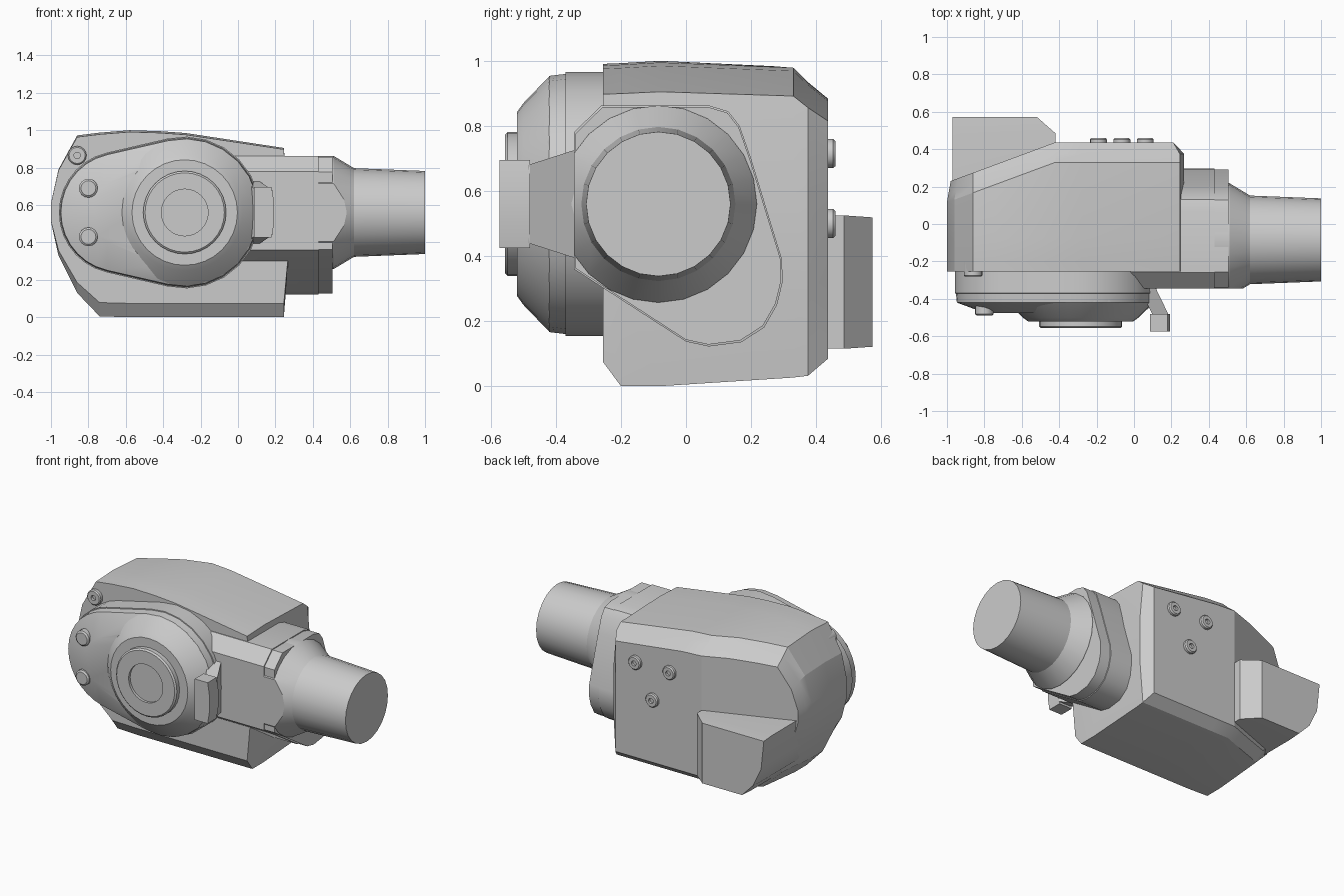
import bpy, bmesh, math
from mathutils import Vector

if "Cube" in bpy.data.objects:
    bpy.data.objects.remove(bpy.data.objects["Cube"])


def finish(name, bm, angle=28):
    bmesh.ops.recalc_face_normals(bm, faces=bm.faces)
    me = bpy.data.meshes.new(name)
    bm.to_mesh(me)
    bm.free()
    ob = bpy.data.objects.new(name, me)
    bpy.context.collection.objects.link(ob)
    bpy.ops.object.select_all(action='DESELECT')
    ob.select_set(True)
    bpy.context.view_layer.objects.active = ob
    bpy.ops.object.shade_smooth_by_angle(angle=math.radians(angle))
    return ob


def loft(rings, strips=False):
    """Skin rings of points; end caps are single faces, or column strips."""
    bm = bmesh.new()
    vs = [[bm.verts.new(p) for p in r] for r in rings]
    n = len(rings[0])
    for a, b in zip(vs, vs[1:]):
        for i in range(n):
            j = (i + 1) % n
            bm.faces.new((a[i], a[j], b[j], b[i]))
    for r in (vs[0], vs[-1]):
        if strips:
            for i in range(n // 2 - 1):
                bm.faces.new((r[i], r[i + 1], r[n - 2 - i], r[n - 1 - i]))
        else:
            bm.faces.new(r)
    return bm


def cut(bm, co, no):
    geo = bm.verts[:] + bm.edges[:] + bm.faces[:]
    res = bmesh.ops.bisect_plane(bm, geom=geo, plane_co=co, plane_no=no, clear_outer=True)
    edges = [e for e in res['geom_cut'] if isinstance(e, bmesh.types.BMEdge)]
    bmesh.ops.contextual_create(bm, geom=edges)


def lathe(axis, centre, profile, n):
    """Rings of (radius, position) around the x or y axis."""
    rings = []
    for r, h in profile:
        ring = []
        for k in range(n):
            a = 2 * math.pi * k / n
            u, v = centre[0] + r * math.cos(a), centre[1] + r * math.sin(a)
            ring.append((h, u, v) if axis == 'x' else (u, h, v))
        rings.append(ring)
    return loft(rings)


# Main body: columns of (x, top z, bottom z), lofted from front to back
cols = [(-1, .61, .51), (-.96, .79, .33), (-.86, .972, .13), (-.74, .987, .005),
        (-.58, 1, 0), (-.42, .995, 0), (-.28, .985, 0), (.245, .905, 0), (.268, .62, .29)]


def body_ring(y, top=1, low=1, xmax=9, bend=0, xin=1):
    def pt(x, z):
        s = top if z > .53 else low
        x = min(x * xin if x < -.9 else x, xmax)
        return (x, y + bend * min(0, x + .42), .53 + (z - .53) * s)
    return [pt(c[0], c[1]) for c in cols] + [pt(c[0], c[2]) for c in reversed(cols)]


body = loft([body_ring(-.255, .98, .86), body_ring(-.2, .985, 1), body_ring(-.08),
             body_ring(.33, .965, .95, bend=.37),
             body_ring(.375, .87, .94, bend=.37, xin=.992),
             body_ring(.437, .76, .84, xmax=.21, bend=.37, xin=.98)], strips=True)
finish("main_body", body, 15)

# Rear block
block = [(-.97, .525), (-.42, .525), (-.42, .115), (-.81, .115), (-.89, .2), (-.95, .33)]
finish("rear_block", loft([[(x, y, z) for x, z in block] for y in (.1, .485)] +
                          [[(min(x, -.52), .573, .32 + (z - .32) * .97) for x, z in block]]), 20)

# Neck block with sloped underside, and its slightly smaller end collar
section = [(-.345, .78), (-.26, .863), (.07, .863), (.13, .845), (.165, .80), (.2, .7), (.295, .39),
           (.297, .32), (.28, .25), (.24, .18), (.17, .135), (.07, .122), (0, .137), (-.345, .36)]


def neck_ring(x, s):
    return [(x, -.03 + (y + .03) * s, .52 + (z - .52) * s) for y, z in section]


neck = loft([neck_ring(-.02, 1), neck_ring(.43, 1), neck_ring(.431, .985), neck_ring(.505, .985)])
cut(neck, (-.02, -.255, 0), (-.09, -.07, 0))
finish("neck", neck, 28)

# Round barrel, trimmed flush with the neck front
barrel = lathe('x', (-.085, .56), [(.303, .4), (.303, .51), (.237, .62), (.222, 1)], 24)
cut(barrel, (0, -.345, 0), (0, -1, 0))
finish("barrel", barrel)


# Front housing: hull of a small and a large circle, tapering forward
def hull_ring(y, r1, r2, n=14):
    xa, xb, zc = -.63, -.285, .56
    t = math.pi / 2 + math.asin((r2 - r1) / (xb - xa))
    ring = []
    for k in range(n + 1):
        a = -t + 2 * t * k / n
        ring.append((xb + r2 * math.cos(a), y, zc + r2 * math.sin(a)))
    for k in range(n + 1):
        a = t + (2 * math.pi - 2 * t) * k / n
        ring.append((xa + r1 * math.cos(a), y, zc + r1 * math.sin(a)))
    return ring


finish("front_housing", loft([hull_ring(-.2, .328, .406), hull_ring(-.37, .328, .406),
                              hull_ring(-.371, .322, .4), hull_ring(-.42, .317, .394),
                              hull_ring(-.475, .17, .31)]))

# Round cap with raised boss and central recess
finish("round_cap", lathe('y', (-.285, .56), [
    (.393, -.4), (.392, -.421), (.31, -.5), (.282, -.52), (.222, -.52), (.222, -.548), (.212, -.557),
    (.125, -.557), (.125, -.54)], 32))

# Lever beside the cap
strut = [[(.02, .39), (.11, .39), (.11, .73), (.02, .73)],
         [(.1, .44), (.185, .44), (.185, .68), (.1, .68)]]
finish("lever_arm", loft([[(x, y, z) for x, z in q] for q, y in zip(strut, (-.33, -.485))]))
pad = [(.085, .425), (.18, .425), (.192, .5), (.192, .62), (.18, .695), (.085, .695)]
finish("lever_pad", loft([[(x, y, z) for x, z in pad] for y in (-.48, -.574)]))

# Screws: front housing pair, front boss, three on the rear
for i, z in enumerate((.69, .43)):
    finish(f"housing_screw_{i + 1}", lathe('y', (-.8, z), [(.05, -.4), (.05, -.482), (.04, -.49)], 16))
finish("corner_screw", lathe('y', (-.86, .865), [
    (.05, -.2), (.05, -.275), (.043, -.282), (.017, -.282), (.017, -.265)], 16))
for i, (x, z) in enumerate(((.06, .715), (-.19, .715), (-.065, .5))):
    finish(f"rear_screw_{i + 1}", lathe('y', (x, z), [
        (.045, .4), (.045, .452), (.038, .46), (.017, .46), (.017, .445)], 16))
